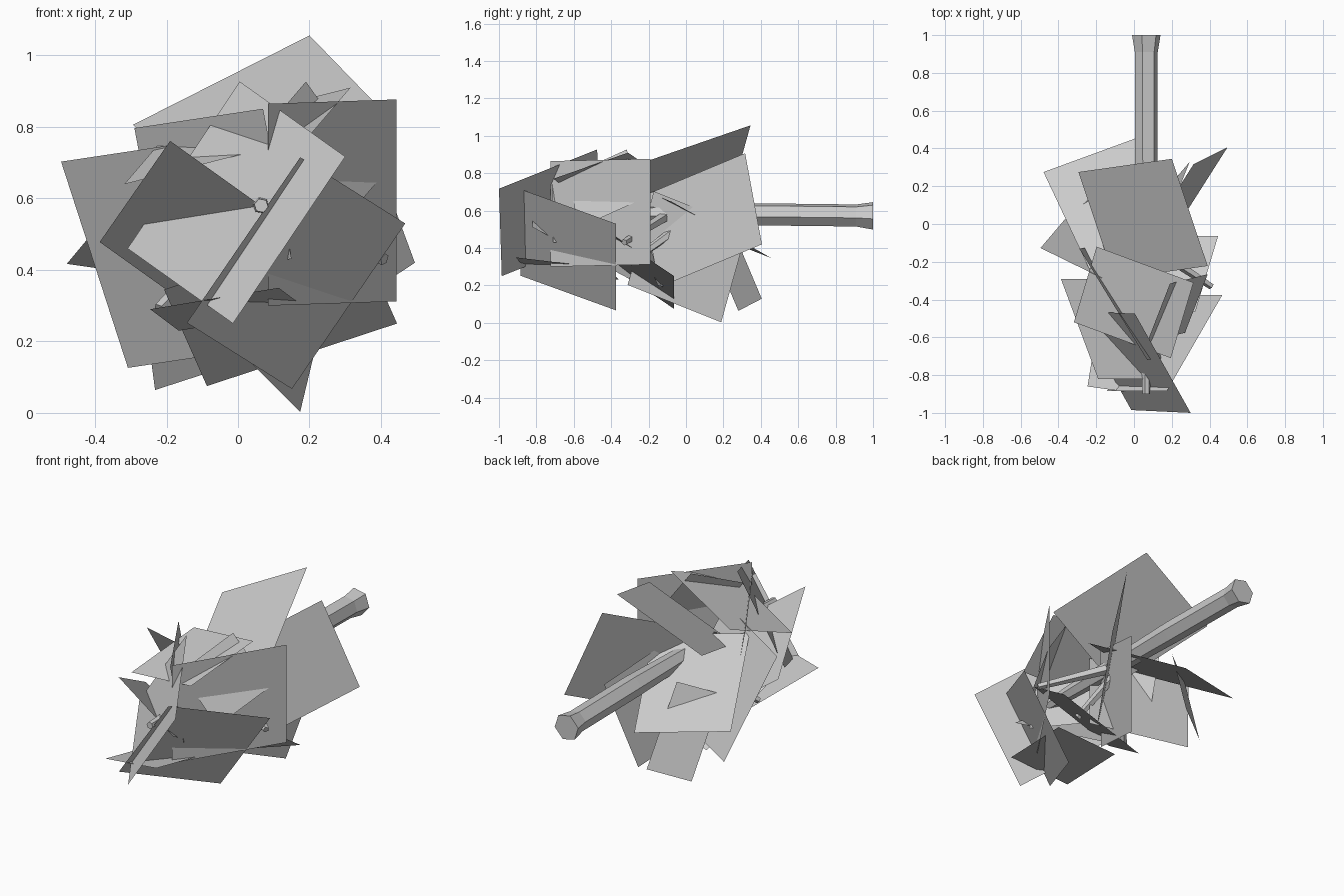
import bpy, bmesh, math
from mathutils import Vector

if "Cube" in bpy.data.objects:
    bpy.data.objects.remove(bpy.data.objects["Cube"])


def make_object(name, bm):
    mesh = bpy.data.meshes.new(name)
    bm.to_mesh(mesh)
    bm.free()
    obj = bpy.data.objects.new(name, mesh)
    bpy.context.collection.objects.link(obj)
    return obj


def limb(name, path, radii, sides, turn=0.0):
    """Low-poly tapered tube through the given points."""
    bm = bmesh.new()
    pts = [Vector(p) for p in path]
    axis = (pts[-1] - pts[0]).normalized()
    u = axis.cross(Vector((0, 0, 1))).normalized()
    v = axis.cross(u)
    rings = []
    for p, r in zip(pts, radii):
        rings.append([bm.verts.new(p + r * (u * math.cos(a) + v * math.sin(a)))
                      for a in (turn + 2 * math.pi * i / sides for i in range(sides))])
    for a, b in zip(rings, rings[1:]):
        for i in range(sides):
            j = (i + 1) % sides
            bm.faces.new((a[i], a[j], b[j], b[i]))
    bm.faces.new(rings[0])
    bm.faces.new(rings[-1])
    bmesh.ops.recalc_face_normals(bm, faces=bm.faces)
    return make_object(name, bm)


def leaf_card(name, corner, edge_a, edge_b):
    """Flat rectangular leaf from one corner and its two edges."""
    bm = bmesh.new()
    c, a, b = Vector(corner), Vector(edge_a), Vector(edge_b)
    bm.faces.new([bm.verts.new(p) for p in (c, c + a, c + a + b, c + b)])
    return make_object(name, bm)


# Trunk lying along y, flared at the foot
limb("trunk",
     [(.065, 1, .572), (.065, .91, .574), (.065, .4, .58), (.065, -.4, .58), (.065, -.9, .58)],
     [.077, .062, .062, .042, .02], 6, math.radians(-12))

# Branches
for i, (y, tip) in enumerate([(.05, (.15, -.3, .32)), (-.05, (-.22, -.35, .29)),
                              (-.1, (.41, -.33, .43))]):
    limb(f"branch_{i + 1}", [(.065, y, .575), tip], [.03, .018], 5)

# Leaves of the lower crown (nearer the trunk foot)
lower_leaves = [
    ((.20, .345, 1.056), (-.494, -.07, -.25), (.19, -.567, -.196)),
    ((-.495, -.127, .703), (.187, .22, -.577), (.50, -.245, .075)),
    ((-.479, .275, .417), (.492, .18, -.07), (.25, -.53, .30)),
    ((.315, .316, .907), (.18, .09, -.487), (-.35, -.55, -.23)),
    ((.174, .188, .003), (.12, .14, .50), (-.20, -.50, .20)),
    ((-.232, .28, .064), (.20, .125, .065), (-.06, -.19, .45)),
    ((.315, -.31, .91), (-.513, .19, -.13), (-.12, -.40, -.14)),
]

# Leaves of the upper crown (towards the tip)
upper_leaves = [
    ((.443, -.19, .877), (0, 0, -.565), (-.359, -.534, -.012)),
    ((.151, -.375, .067), (.317, 0, .463), (-.294, -.51, .185)),
    ((.30, -1, .717), (-.314, .015, -.467), (-.295, .525, .21)),
    ((-.087, -.064, .075), (.532, 0, .175), (-.12, -.40, .27)),
    ((-.387, -.29, .478), (.35, 0, -.25), (.197, -.53, .283)),
    ((.19, -.316, .927), (-.12, -.31, -.14), (.20, .05, -.28)),
    ((-.29, -.13, .797), (.36, -.59, .054), (.08, .01, -.42)),
    ((-.246, -.86, .29), (.36, -.05, .06), (.08, .50, -.06)),
]

for group, leaves in (("lower_leaf", lower_leaves), ("upper_leaf", upper_leaves)):
    for i, leaf in enumerate(leaves):
        leaf_card(f"{group}_{i + 1}", *leaf)
